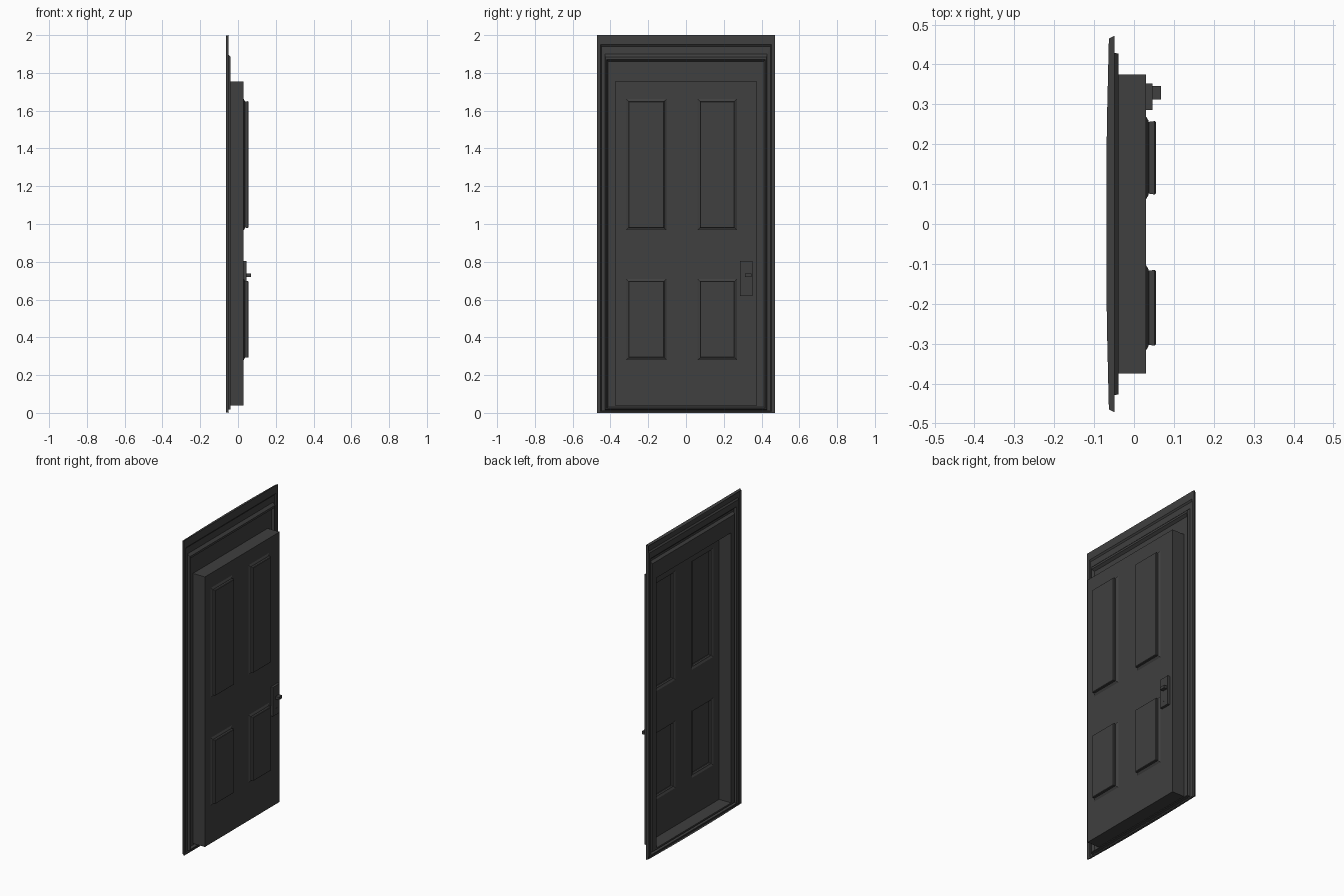
import bpy
import bmesh

cube = bpy.data.objects.get("Cube")
if cube:
    bpy.data.objects.remove(cube, do_unlink=True)

GREY = (0.05, 0.05, 0.05, 1)
paint = bpy.data.materials.new("charcoal_paint")
paint.use_nodes = True
paint.diffuse_color = GREY
shader = next(n for n in paint.node_tree.nodes if n.type == 'BSDF_PRINCIPLED')
shader.inputs["Base Color"].default_value = GREY
shader.inputs["Roughness"].default_value = 0.7


def finish(name, bm):
    mesh = bpy.data.meshes.new(name)
    bm.to_mesh(mesh)
    bm.free()
    mesh.materials.append(paint)
    obj = bpy.data.objects.new(name, mesh)
    bpy.context.collection.objects.link(obj)
    return obj


def ring(bm, y0, y1, z0, z1, x, bow=0.0):
    """Rectangular loop facing +x; bow pushes its middle backwards."""
    steps = (-1, -0.57, -0.27, 0.27, 0.57, 1) if bow is not None else (-1, 1)
    mid, half = (y0 + y1) / 2, (y1 - y0) / 2
    bend = bow or 0.0
    low = [(x - bend * (1 - t * t), mid + half * t, z0) for t in steps]
    high = [(px, py, z1) for px, py, _ in reversed(low)]
    return [bm.verts.new(p) for p in low + high]


def bridge(bm, a, b):
    n = len(a)
    for i in range(n):
        j = (i + 1) % n
        bm.faces.new((a[i], a[j], b[j], b[i]))


def loft(bm, rings, cap=False):
    for a, b in zip(rings, rings[1:]):
        bridge(bm, a, b)
    if cap:
        bm.faces.new(rings[-1])


def box(name, x, y, z):
    bm = bmesh.new()
    bmesh.ops.create_cube(bm, size=1)
    for v in bm.verts:
        for axis, (lo, hi) in enumerate((x, y, z)):
            v.co[axis] = hi if v.co[axis] > 0 else lo
    return finish(name, bm)


# Moulded surround: half width, bottom, top, depth, bow
bm = bmesh.new()
PROFILE = [
    (0.465, 0.005, 1.995, -0.063, 0.007),
    (0.472, 0.000, 2.000, -0.049, 0),
    (0.452, 0.008, 1.950, -0.049, 0),
    (0.448, 0.011, 1.940, -0.056, 0),
    (0.430, 0.016, 1.900, -0.054, 0),
    (0.427, 0.019, 1.885, -0.039, 0),
    (0.420, 0.024, 1.872, -0.039, 0),
    (0.412, 0.030, 1.860, -0.054, 0),
    (0.375, 0.040, 1.755, -0.054, 0),
]
loft(bm, [ring(bm, -w, w, lo, hi, x, bow) for w, lo, hi, x, bow in PROFILE])
finish("door_surround", bm)

# Hollow door leaf: side walls, then a front sheet with panel openings
FACE = 0.03
YS = (-0.375, -0.317, -0.103, 0.062, 0.27, 0.375)
ZS = (0.04, 0.28, 0.71, 0.967, 1.662, 1.755)
bm = bmesh.new()
loft(bm, [ring(bm, YS[0], YS[-1], ZS[0], ZS[-1], x, None) for x in (-0.054, FACE)])
openings = []
for i in range(5):
    for j in range(5):
        cell = (YS[i], YS[i + 1], ZS[j], ZS[j + 1])
        if i % 2 and j % 2:
            openings.append(cell)
        else:
            bm.faces.new(ring(bm, *cell, FACE, None))
bmesh.ops.remove_doubles(bm, verts=bm.verts, dist=0.0001)
finish("door_leaf", bm)

# Raised panels: a shallow moulding, a steep edge and a flat top
LEVELS = ((0, 0), (0.010, 0.006), (0.014, 0.007), (0.012, 0.022), (0.015, 0.025))
for n, (y0, y1, z0, z1) in enumerate(openings):
    bm = bmesh.new()
    loft(bm, [ring(bm, y0 + d, y1 - d, z0 + d, z1 - d, FACE + h, None)
              for d, h in LEVELS], cap=True)
    finish(f"raised_panel_{n + 1}", bm)

# Handle plate, lever and keyhole cover
box("handle_plate", (FACE, 0.046), (0.286, 0.352), (0.62, 0.805))
box("handle_lever", (0.046, 0.068), (0.312, 0.346), (0.72, 0.738))
box("keyhole_cover", (0.046, 0.048), (0.315, 0.325), (0.65, 0.662))
